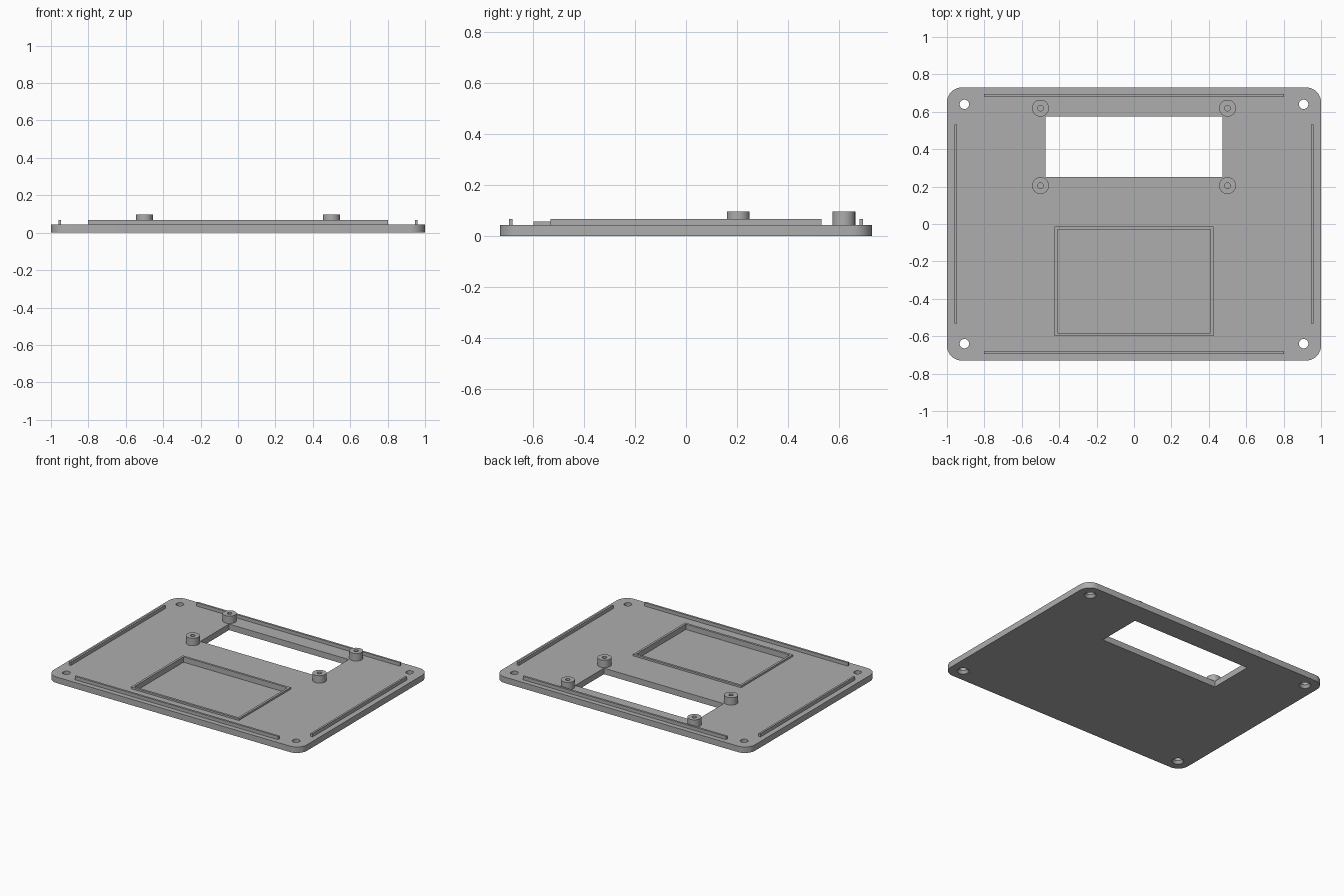
import bpy, bmesh
from mathutils import Matrix, Vector

if "Cube" in bpy.data.objects:
    bpy.data.objects.remove(bpy.data.objects["Cube"], do_unlink=True)

PLATE = 0.043      # plate thickness
RAIL = 0.067       # rail top
POST = 0.096       # standoff top

grey = bpy.data.materials.new("plain grey")
grey.use_nodes = True
grey.diffuse_color = (0.42, 0.42, 0.42, 1)
grey.node_tree.nodes["Principled BSDF"].inputs["Base Color"].default_value = (0.42, 0.42, 0.42, 1)


def finish(name, bm):
    bmesh.ops.recalc_face_normals(bm, faces=bm.faces)
    mesh = bpy.data.meshes.new(name)
    bm.to_mesh(mesh)
    bm.free()
    mesh.materials.append(grey)
    ob = bpy.data.objects.new(name, mesh)
    bpy.context.collection.objects.link(ob)
    return ob


def box(name, x0, x1, y0, y1, z0, z1, corner=0):
    bm = bmesh.new()
    lo, hi = Vector((x0, y0, z0)), Vector((x1, y1, z1))
    size = Matrix.Diagonal((hi - lo).to_4d())
    bmesh.ops.create_cube(bm, size=1, matrix=Matrix.Translation((lo + hi) / 2) @ size)
    if corner:
        upright = [e for e in bm.edges if abs(e.verts[0].co.z - e.verts[1].co.z) > 1e-4]
        bmesh.ops.bevel(bm, geom=upright, offset=corner, segments=10, profile=0.5, affect='EDGES')
    return finish(name, bm)


def cone(name, x, y, z0, z1, r0, r1, sides=40):
    bm = bmesh.new()
    bmesh.ops.create_cone(bm, cap_ends=True, segments=sides, radius1=r0, radius2=r1, depth=z1 - z0,
                          matrix=Matrix.Translation((x, y, (z0 + z1) / 2)))
    return finish(name, bm)


def activate(ob):
    bpy.ops.object.select_all(action='DESELECT')
    ob.select_set(True)
    bpy.context.view_layer.objects.active = ob


def cut(ob, cutter):
    activate(ob)
    mod = ob.modifiers.new("cut", 'BOOLEAN')
    mod.operation, mod.solver, mod.object = 'DIFFERENCE', 'EXACT', cutter
    bpy.ops.object.modifier_apply(modifier=mod.name)
    bpy.data.objects.remove(cutter, do_unlink=True)


def smooth(ob):
    activate(ob)
    bpy.ops.object.shade_smooth_by_angle(angle=0.5)


# Plate with display window, shallow pocket and countersunk corner holes
plate = box("base_plate", -1, 1, -0.73, 0.73, 0, PLATE, corner=0.08)
cut(plate, box("window_cutter", -0.473, 0.473, 0.25, 0.574, -0.1, 0.1))
cut(plate, box("pocket_cutter", -0.41, 0.41, -0.583, -0.029, 0.018, 0.1))
for sx in (-1, 1):
    for sy in (-1, 1):
        cut(plate, cone("hole_cutter", sx * 0.907, sy * 0.64, -0.1, 0.1, 0.025, 0.025))
        cut(plate, cone("sink_cutter", sx * 0.907, sy * 0.64, -0.01, 0.02, 0.046, 0.024))
smooth(plate)

# Raised frame around the pocket
frame = box("pocket_frame", -0.426, 0.426, -0.599, -0.013, PLATE, 0.056)
cut(frame, box("frame_cutter", -0.41, 0.41, -0.583, -0.029, 0, 0.1))

# Locating rails along the four edges
for side, s in (("right", -1), ("left", 1)):
    a, b = sorted((s * 0.947, s * 0.961))
    box(side + "_rail", a, b, -0.532, 0.532, PLATE - 0.004, RAIL)
for side, s in (("front", -1), ("back", 1)):
    a, b = sorted((s * 0.68, s * 0.695))
    box(side + "_rail", -0.802, 0.802, a, b, PLATE - 0.004, RAIL)

# Hollow standoffs at the window corners
for side, x in (("right", -0.5), ("left", 0.5)):
    for end, y in (("front", 0.205), ("back", 0.619)):
        post = cone(f"{end}_{side}_standoff", x, y, PLATE - 0.004, POST, 0.045, 0.045)
        cut(post, cone("bore_cutter", x, y, PLATE, 0.2, 0.015, 0.015, 24))
        smooth(post)
